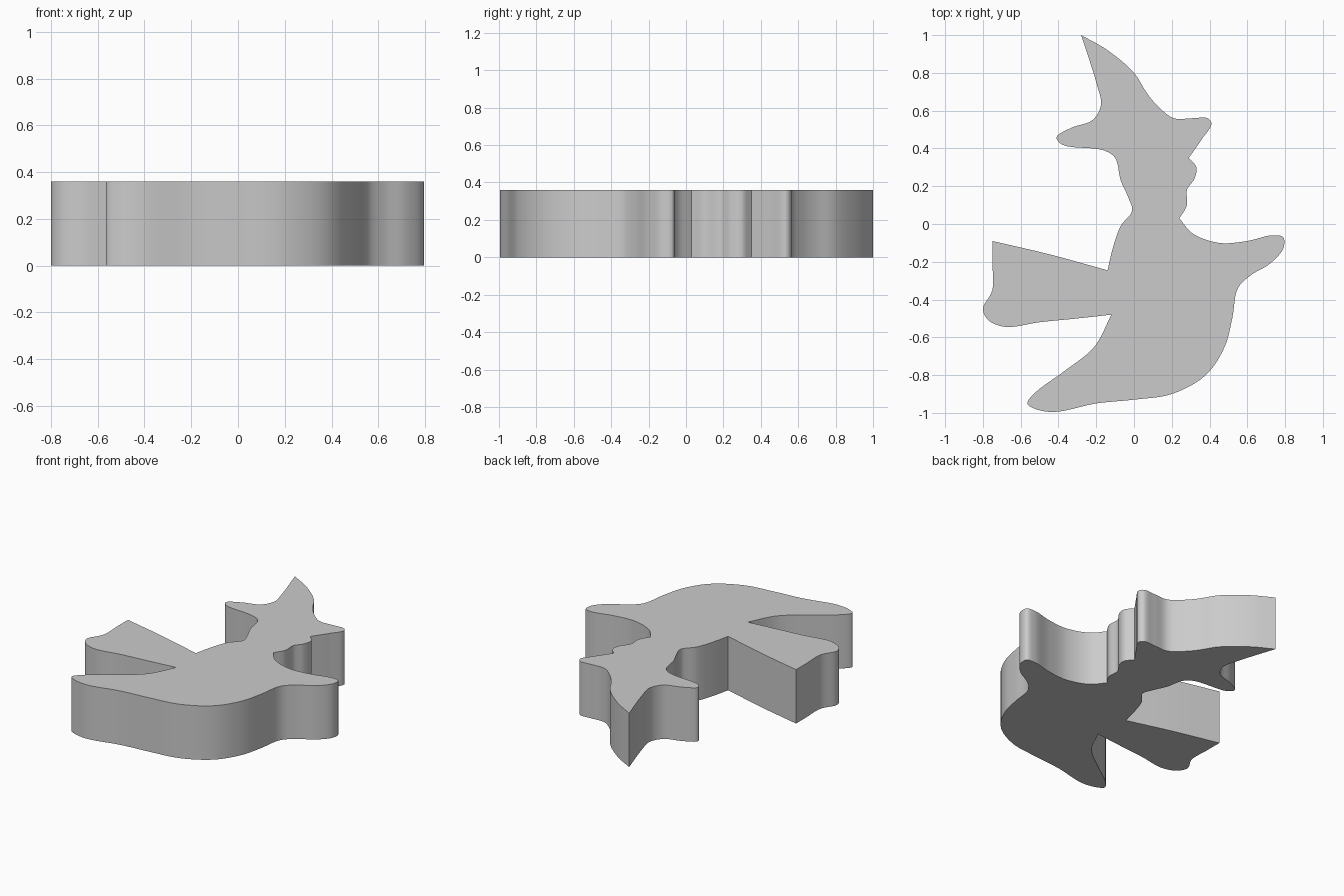
import bpy
import bmesh
from mathutils import Vector

HEIGHT = 0.36
STEPS = 6  # segments between neighbouring outline points

default_cube = bpy.data.objects.get("Cube")
if default_cube:
    bpy.data.objects.remove(default_cube, do_unlink=True)

# Smooth outline runs in hundredths of a unit, clockwise; runs meet at sharp corners
hat_front = [(-28, 100), (-14, 92), (0, 80), (7, 69), (13, 62), (21, 56), (31, 56),
             (39, 56), (41, 53), (36, 45), (29, 35)]
face = [(29, 35), (33, 30), (32, 24), (28, 18), (28, 10), (24, 3)]
arm_and_skirt = [(24, 3), (31, -5), (45, -10), (60, -9), (73, -6), (79, -7), (79, -13),
                 (72, -21), (62, -27), (55, -34), (52, -50), (48, -65), (38, -80),
                 (20, -90), (0, -93), (-20, -95), (-42, -99.5), (-52, -98), (-56.5, -95),
                 (-52, -89), (-37, -78), (-21, -65), (-12, -48)]
broom_lower = [(-12, -48), (-30, -50), (-50, -52), (-68, -54.5), (-77, -51), (-80, -45),
               (-75, -35), (-75, -20), (-75, -9)]
broom_upper = [(-75, -9), (-45, -16), (-14, -24.5)]
back_and_brim = [(-14, -24.5), (-11, -12), (-7, -1), (-1, 7), (-3, 14), (-7, 23),
                 (-10, 35), (-16, 39), (-38, 42), (-41, 46), (-33, 51), (-22, 55),
                 (-17.5, 63), (-20, 75), (-28, 100)]
outline_runs = (hat_front, face, arm_and_skirt, broom_lower, broom_upper, back_and_brim)


def smooth_run(points):
    """Sample a centripetal spline through the run, leaving out its last point."""
    pts = [Vector(p) / 100 for p in points]
    pts = [2 * pts[0] - pts[1]] + pts + [2 * pts[-1] - pts[-2]]
    samples = []
    for a, b, c, d in zip(pts, pts[1:], pts[2:], pts[3:]):
        ta = 0
        tb = ta + (b - a).length ** 0.5
        tc = tb + (c - b).length ** 0.5
        td = tc + (d - c).length ** 0.5
        for step in range(STEPS):
            t = tb + (tc - tb) * step / STEPS
            ab = a.lerp(b, (t - ta) / (tb - ta))
            bc = b.lerp(c, (t - tb) / (tc - tb))
            cd = c.lerp(d, (t - tc) / (td - tc))
            left = ab.lerp(bc, (t - ta) / (tc - ta))
            right = bc.lerp(cd, (t - tb) / (td - tb))
            samples.append(left.lerp(right, (t - tb) / (tc - tb)))
    return samples


def extruded_plate(name, outline, height, material):
    """Fill a closed outline and pull it up into a solid plate."""
    bm = bmesh.new()
    base = bm.faces.new([bm.verts.new((p.x, p.y, 0)) for p in outline])
    pulled = bmesh.ops.extrude_face_region(bm, geom=[base], use_keep_orig=True)
    top_verts = [v for v in pulled["geom"] if isinstance(v, bmesh.types.BMVert)]
    bmesh.ops.translate(bm, verts=top_verts, vec=(0, 0, height))
    bmesh.ops.recalc_face_normals(bm, faces=bm.faces)
    mesh = bpy.data.meshes.new(name)
    bm.to_mesh(mesh)
    bm.free()
    mesh.materials.append(material)
    plate = bpy.data.objects.new(name, mesh)
    bpy.context.collection.objects.link(plate)
    return plate


# Plain grey material
grey = bpy.data.materials.new("light_grey")
grey.use_nodes = True
colour = (0.6, 0.6, 0.6, 1)
grey.diffuse_color = colour
grey.node_tree.nodes["Principled BSDF"].inputs["Base Color"].default_value = colour

# Flat silhouette body with smooth walls and crisp rims
outline = [p for run in outline_runs for p in smooth_run(run)]
silhouette = extruded_plate("silhouette_body", outline, HEIGHT, grey)
bpy.ops.object.select_all(action="DESELECT")
silhouette.select_set(True)
bpy.context.view_layer.objects.active = silhouette
bpy.ops.object.shade_smooth_by_angle(angle=0.6)
